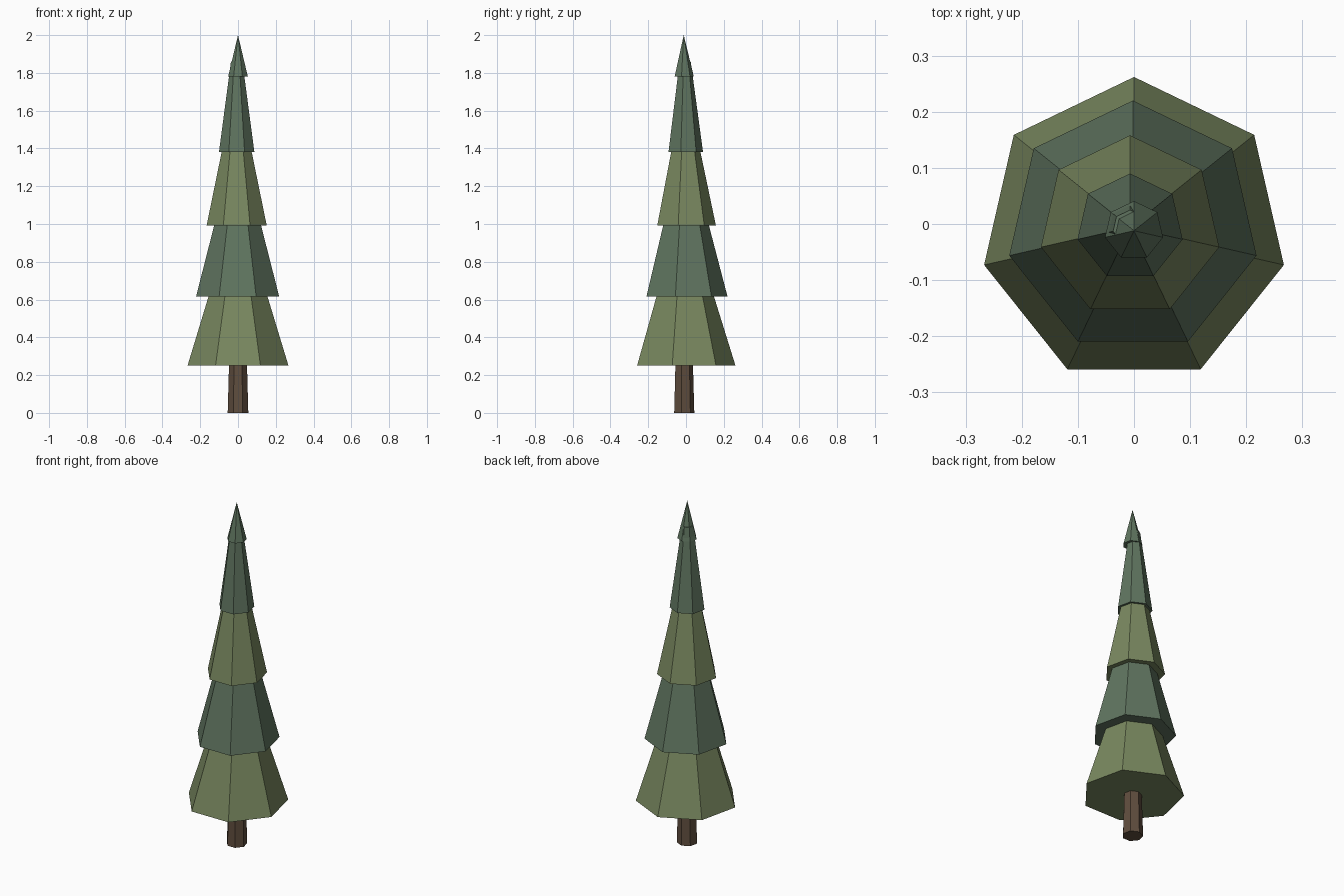
import bpy, math

if "Cube" in bpy.data.objects:
    bpy.data.objects.remove(bpy.data.objects["Cube"])

SIDES = 7


def material(name, rgb):
    m = bpy.data.materials.new(name)
    m.diffuse_color = (*rgb, 1)
    m.use_nodes = True
    m.node_tree.nodes["Principled BSDF"].inputs["Base Color"].default_value = m.diffuse_color
    return m


def tapered(name, x, y, z0, z1, r0, r1, mat):
    """Seven-sided closed cone or frustum with one corner facing the back."""
    bpy.ops.mesh.primitive_cone_add(
        vertices=SIDES, radius1=r0, radius2=r1, depth=z1 - z0,
        end_fill_type='NGON', location=(x, y, (z0 + z1) / 2))
    ob = bpy.context.object
    ob.name = name
    # make sure the first corner points to +y
    v = max(ob.data.vertices, key=lambda p: (round(p.co.z, 4) == round(-(z1 - z0) / 2, 4), p.co.y))
    ob.rotation_euler.z = math.pi / 2 - math.atan2(v.co.y, v.co.x)
    ob.data.materials.append(mat)
    return ob


bark = material("bark", (0.115, 0.075, 0.048))
olive = material("olive_needles", (0.19, 0.245, 0.115))
blue_green = material("blue_green_needles", (0.115, 0.175, 0.115))

# trunk, running up into the lowest branches
tapered("trunk", 0, -0.012, 0, 0.32, 0.056, 0.047, bark)

# branch tiers: x, y, bottom z, top z, bottom radius, top radius
tiers = [
    (0, -0.012, 0.25, 0.70, 0.274, 0.134),
    (-0.002, -0.006, 0.615, 1.07, 0.226, 0.107),
    (-0.007, -0.005, 0.993, 1.46, 0.163, 0.065),
    (-0.007, -0.006, 1.382, 1.86, 0.096, 0.031),
    (0, -0.012, 1.782, 2.0, 0.053, 0),
]
for i, t in enumerate(tiers):
    mat = olive if i in (0, 2) else blue_green
    tapered(f"branch_tier_{i + 1}", *t, mat)
